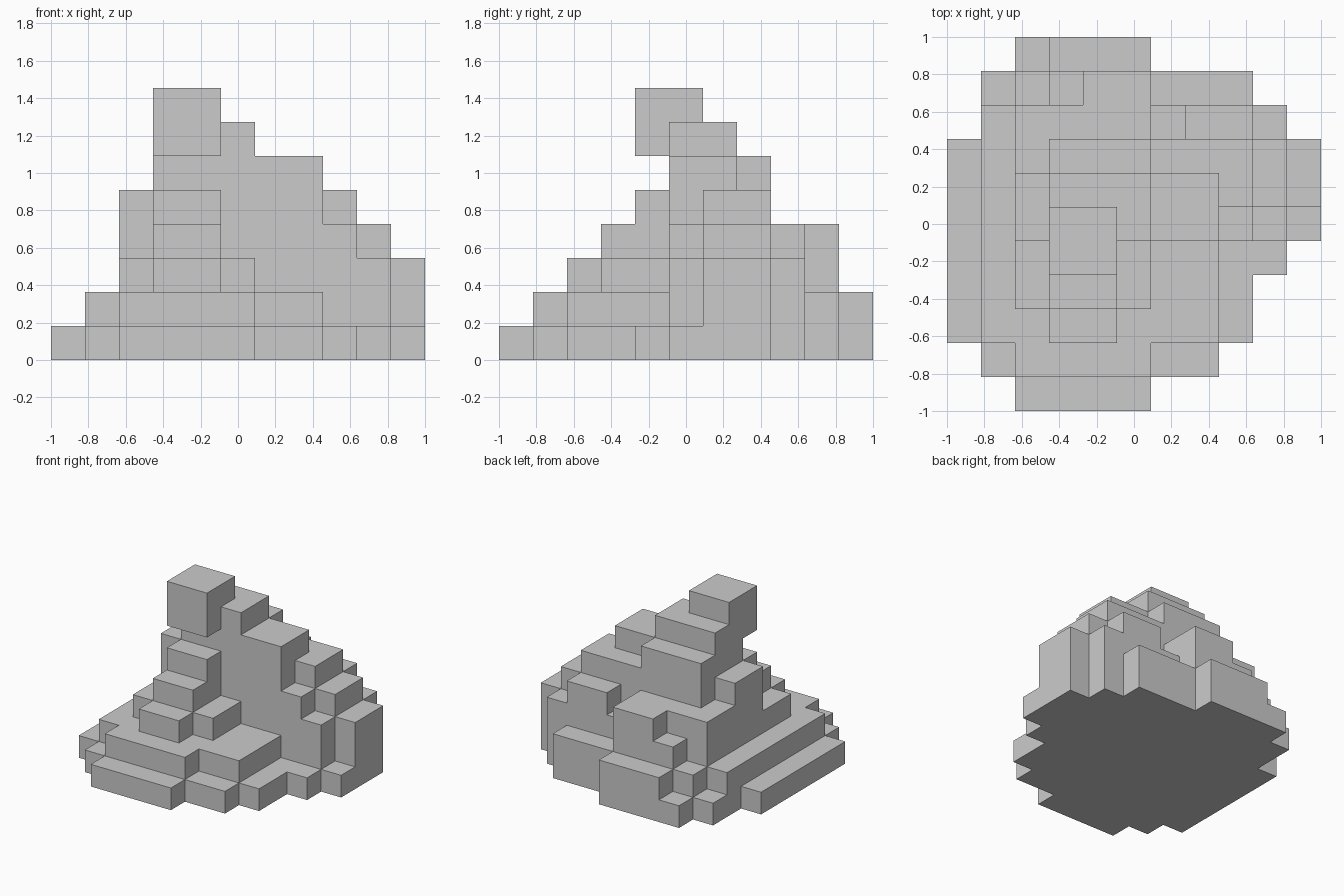
import bpy, bmesh
from mathutils import Vector

if "Cube" in bpy.data.objects:
    bpy.data.objects.remove(bpy.data.objects["Cube"])

U = 2 / 11  # edge of one cube; the footprint is 11 x 11 cubes

# Terrace heights in cubes: one row per step from front (-y) to back, left to right
TERRACES = [
    "00111100000",
    "01222211000",
    "12233222100",
    "12344322100",
    "12355322110",
    "12566666431",
    "12566666543",
    "12466655543",
    "02444434430",
    "01234422200",
    "00111100000".replace("1111", "1222"),
]


def block(x0, x1, y0, y1, z0, z1):
    return {(x, y, z) for x in range(x0, x1) for y in range(y0, y1) for z in range(z0, z1)}


# Stepped mound, the ridge along its top, and the overhanging summit block
mound = set()
for y, row in enumerate(TERRACES):
    for x, h in enumerate(row):
        mound |= block(x, x + 1, y, y + 1, 0, int(h))
summit = block(3, 5, 4, 6, 6, 8)
ridge = block(3, 6, 5, 7, 6, 7) - summit
parts = {"stepped_mound": mound, "top_ridge": ridge, "summit_block": summit}
solid = mound | ridge | summit


def skin(name, cells):
    """Cover only the outer sides of a group of cubes, then merge flat areas."""
    bm = bmesh.new()
    for c in cells:
        for axis in range(3):
            for side in (0, 1):
                n = list(c)
                n[axis] += 2 * side - 1
                if tuple(n) in solid:
                    continue
                loop = [(0, 0), (1, 0), (1, 1), (0, 1)]
                if not side:
                    loop.reverse()
                verts = []
                for a, b in loop:
                    p = list(c)
                    p[axis] += side
                    p[(axis + 1) % 3] += a
                    p[(axis + 2) % 3] += b
                    verts.append(bm.verts.new(Vector(p) * U - Vector((1, 1, 0))))
                bm.faces.new(verts)
    bmesh.ops.remove_doubles(bm, verts=bm.verts, dist=1e-4)
    bmesh.ops.dissolve_limit(bm, angle_limit=0.01, verts=bm.verts, edges=bm.edges)
    mesh = bpy.data.meshes.new(name)
    bm.to_mesh(mesh)
    bm.free()
    bpy.context.collection.objects.link(bpy.data.objects.new(name, mesh))


for name, cells in parts.items():
    skin(name, cells)
